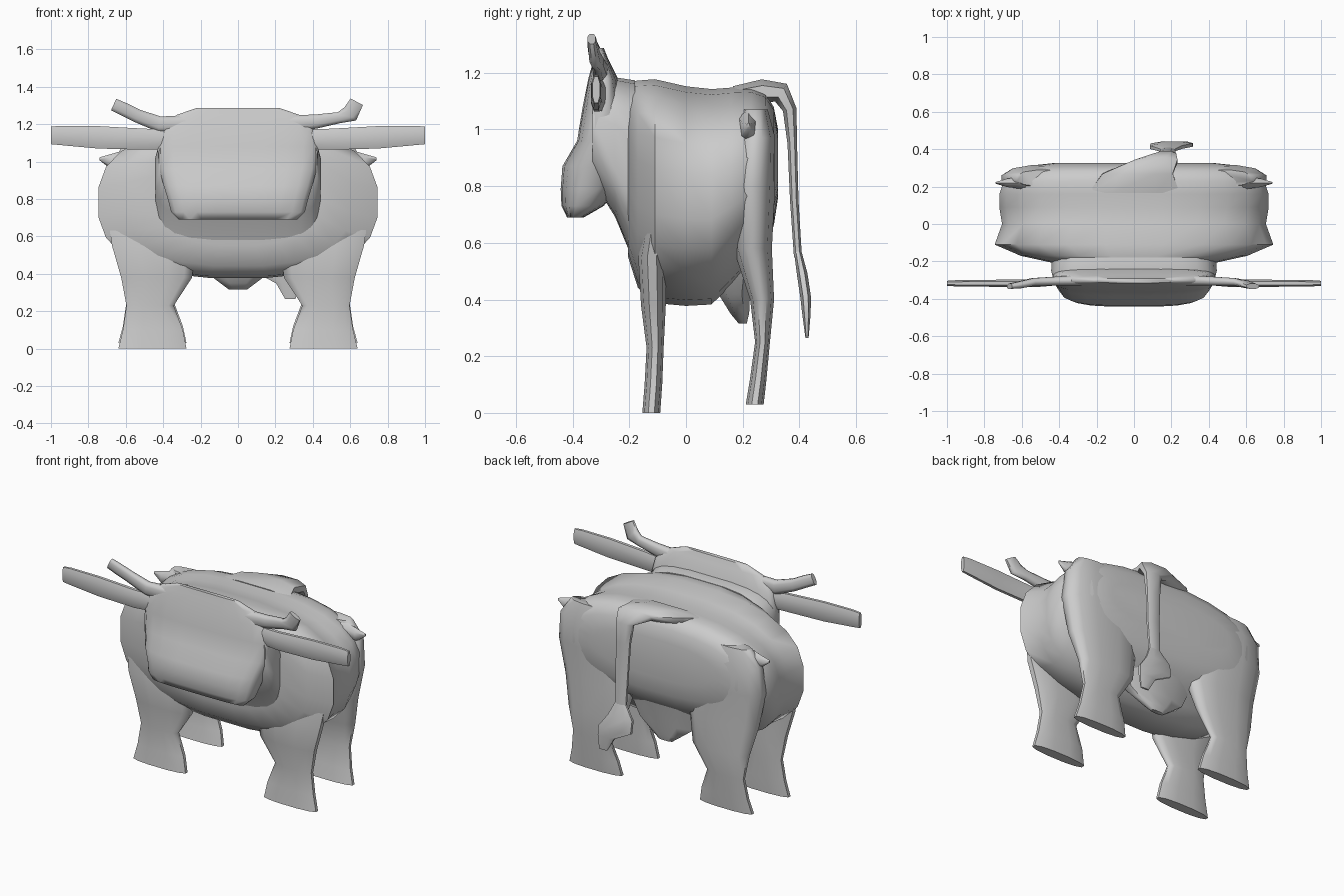
import bpy, bmesh, math
from mathutils import Vector

cube = bpy.data.objects.get("Cube")
if cube:
    bpy.data.objects.remove(cube, do_unlink=True)

hide = bpy.data.materials.new("hide_grey")
hide.use_nodes = True
GREY = (0.6, 0.6, 0.6, 1)
hide.diffuse_color = GREY
hide.node_tree.nodes["Principled BSDF"].inputs["Base Color"].default_value = GREY

X, Y, Z = Vector((1, 0, 0)), Vector((0, 1, 0)), Vector((0, 0, 1))


def power(v, n):
    return math.copysign(abs(v) ** (2 / n), v)


def loft(name, sections, side=X, axis=None, n=2.4, sides=12, mirror=False):
    """Skin rounded rings: each section is (centre, half size along side, other half size)."""
    bm = bmesh.new()
    centres = [Vector(s[0]) for s in sections]
    rings = []
    for i, (_, a, b) in enumerate(sections):
        t = axis or centres[min(i + 1, len(centres) - 1)] - centres[max(i - 1, 0)]
        other = t.cross(side).normalized()
        ring = []
        for k in range(sides):
            w = math.tau * (k + 0.5) / sides
            ring.append(bm.verts.new(centres[i] + side * a * power(math.cos(w), n)
                                     + other * b * power(math.sin(w), n)))
        rings.append(ring)
    for r, s in zip(rings, rings[1:]):
        for k in range(sides):
            j = (k + 1) % sides
            bm.faces.new((r[k], r[j], s[j], s[k]))
    bm.faces.new(rings[0])
    bm.faces.new(rings[-1])
    if mirror:
        copy = bmesh.ops.duplicate(bm, geom=bm.verts[:] + bm.edges[:] + bm.faces[:])
        for v in copy["geom"]:
            if isinstance(v, bmesh.types.BMVert):
                v.co.x = -v.co.x
    bmesh.ops.recalc_face_normals(bm, faces=bm.faces[:])
    mesh = bpy.data.meshes.new(name)
    bm.to_mesh(mesh)
    bm.free()
    mesh.materials.append(hide)
    ob = bpy.data.objects.new(name, mesh)
    bpy.context.collection.objects.link(ob)
    bpy.ops.object.select_all(action="DESELECT")
    ob.select_set(True)
    bpy.context.view_layer.objects.active = ob
    bpy.ops.object.shade_smooth_by_angle(angle=math.radians(65))
    return ob


# Barrel and neck: y, half width, bottom, top
barrel = [(-.205, .45, .55, 1.17), (-.17, .61, .44, 1.175), (-.11, .75, .385, 1.18),
          (0, .71, .375, 1.155), (.09, .725, .38, 1.145), (.16, .725, .45, 1.15),
          (.23, .70, .53, 1.15), (.28, .66, .58, 1.13), (.31, .58, .66, 1.08),
          (.325, .44, .76, 1.0)]
neck = [(-.33, .425, .82, 1.17), (-.25, .445, .69, 1.185), (-.18, .44, .52, 1.175)]
for name, rows, n in (("body", barrel, 2.6), ("neck", neck, 3.6)):
    loft(name, [((0, y, (lo + hi) / 2), w, (hi - lo) / 2) for y, w, lo, hi in rows],
         axis=Y, n=n, sides=24)

# Head, muzzle to poll: z, half width, front, back
head = [(.69, .32, -.42, -.36), (.73, .36, -.44, -.29), (.79, .375, -.443, -.24),
        (.87, .40, -.437, -.22), (.96, .425, -.385, -.21), (1.08, .435, -.365, -.22),
        (1.18, .41, -.345, -.24), (1.25, .33, -.325, -.275), (1.288, .22, -.315, -.29)]
loft("head", [((0, (f + b) / 2, z), w, (b - f) / 2) for z, w, f, b in head],
     axis=Z, n=3.2, sides=20)

# Legs, hoof to shoulder: z, inner, outer, front, back
front = [(0, .27, .645, -.155, -.09), (.1, .29, .62, -.147, -.083), (.23, .34, .60, -.14, -.078),
         (.38, .24, .63, -.16, -.07), (.55, .22, .68, -.17, -.07), (.75, .25, .71, -.13, -.06)]
rear = [(.03, .27, .645, .21, .275), (.12, .29, .62, .225, .285), (.25, .34, .60, .243, .297),
        (.4, .24, .63, .225, .312), (.58, .2, .67, .165, .305), (.8, .2, .715, .15, .317),
        (.97, .25, .70, .17, .317), (1.07, .3, .63, .2, .29)]
for name, rows in (("front_legs", front), ("rear_legs", rear)):
    loft(name, [(((i + o) / 2, (f + b) / 2, z), (o - i) / 2, (b - f) / 2)
                for z, i, o, f, b in rows], axis=Z, mirror=True)

# Ears: flat blades reaching straight out
loft("ears", [((.36, -.3, 1.12), .055, .025), ((.5, -.315, 1.12), .06, .022),
              ((.75, -.317, 1.13), .064, .02), ((.95, -.317, 1.14), .055, .018),
              ((1, -.317, 1.14), .05, .014)], side=Z, axis=X, sides=8, mirror=True)

# Horns: the right one curves up evenly, the left runs level to a raised tip
loft("right_horn", [((-.28, -.3, 1.2), .03, .05), ((-.42, -.305, 1.2), .025, .045),
                    ((-.54, -.31, 1.245), .022, .038), ((-.61, -.325, 1.28), .02, .038),
                    ((-.665, -.333, 1.305), .015, .036)], side=Y, sides=8)
loft("left_horn", [((.28, -.3, 1.2), .03, .05), ((.42, -.305, 1.215), .025, .04),
                   ((.54, -.31, 1.235), .022, .032), ((.6, -.322, 1.255), .02, .05),
                   ((.635, -.333, 1.32), .015, .04)], side=Y, sides=8)

# Hip bones: low corners standing out from the flanks
loft("hip_bones", [((.58, .22, 1.01), .04, .06), ((.68, .22, 1.0), .025, .04),
                   ((.74, .22, 1.015), .005, .008)], side=Y, axis=X, sides=6, mirror=True)

# Udder
loft("udder", [((0, .17, .6), .28, .1), ((0, .17, .42), .2, .06),
               ((0, .19, .35), .1, .035), ((0, .2, .315), .05, .015)], axis=Z, sides=8)

# Tail: over the rump, then hanging, with a tuft swung to the left
loft("tail", [((0, .17, 1.12), .26, .035), ((.02, .27, 1.135), .2, .045),
              ((.12, .335, 1.13), .12, .04), ((.17, .366, 1.07), .06, .026),
              ((.175, .375, .95), .05, .018), ((.18, .382, .75), .045, .016),
              ((.18, .395, .55), .04, .015)], sides=8)
loft("tail_tuft", [((.18, .394, .57), .04, .014), ((.17, .41, .49), .09, .02),
                   ((.2, .422, .41), .12, .02), ((.26, .425, .35), .06, .016),
                   ((.28, .427, .265), .03, .006)], sides=8)
